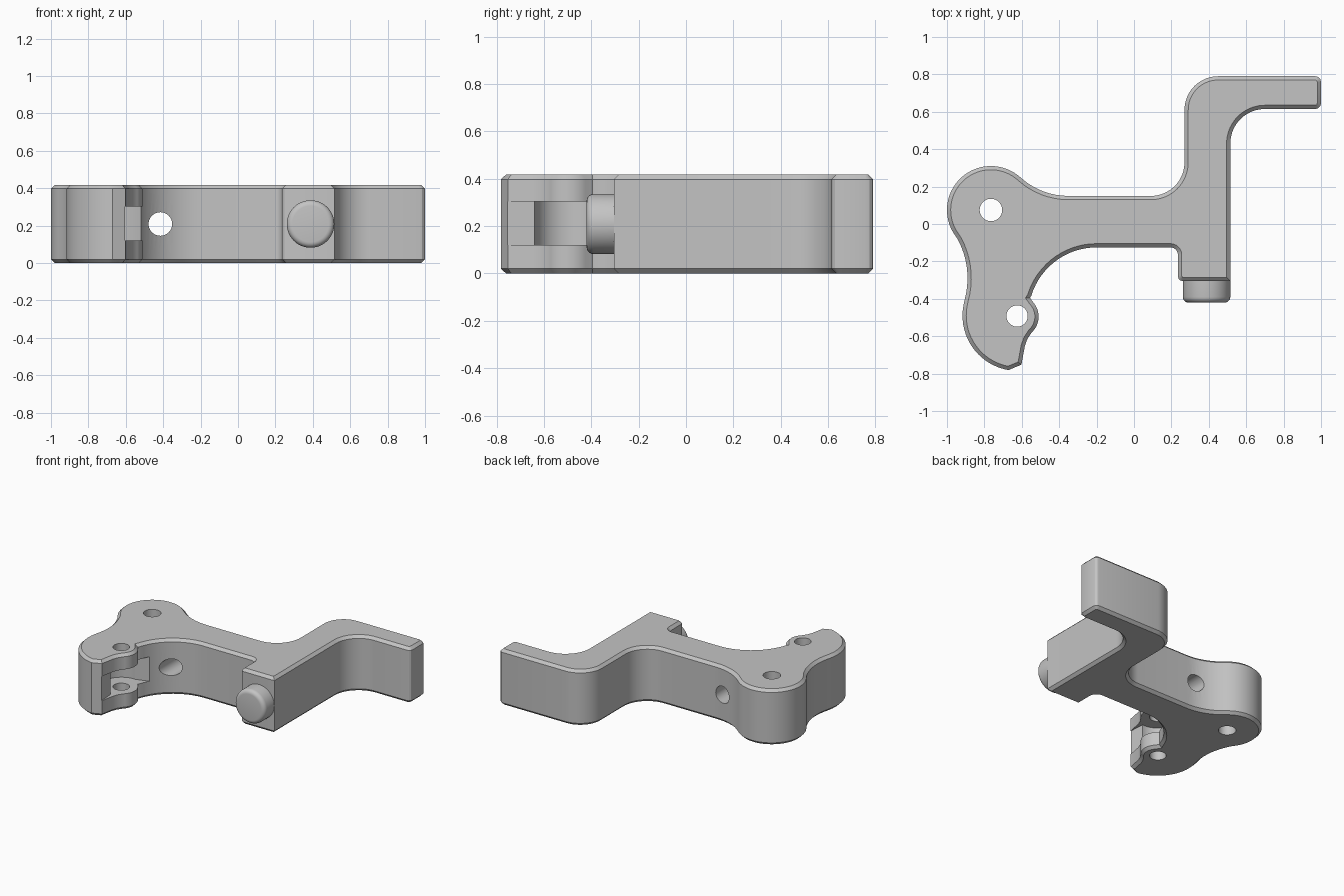
import bpy, bmesh
from math import cos, sin, radians, pi
from mathutils import Vector

cube = bpy.data.objects.get("Cube")
if cube:
    bpy.data.objects.remove(cube, do_unlink=True)

HEIGHT, CHAMFER = 0.418, 0.02
MID = HEIGHT / 2

grey = bpy.data.materials.new("plain grey")
grey.use_nodes = True
grey.diffuse_color = (0.55, 0.55, 0.55, 1)
grey.node_tree.nodes["Principled BSDF"].inputs["Base Color"].default_value = grey.diffuse_color


def arc(cx, cy, r, start, end, step=5):
    n = max(3, round(abs(end - start) / step))
    angles = [radians(start + (end - start) * i / n) for i in range(n + 1)]
    return [(cx + r * cos(a), cy + r * sin(a)) for a in angles]


def inset(points, d):
    """Move a counter-clockwise outline inwards with mitred corners."""
    pts, out = [Vector(p) for p in points], []
    for i, p in enumerate(pts):
        a = (p - pts[i - 1]).normalized()
        b = (pts[(i + 1) % len(pts)] - p).normalized()
        na, nb = Vector((-a.y, a.x)), Vector((-b.y, b.x))
        out.append(p + (na + nb) * d / (1 + na.dot(nb)))
    return out


def loft(name, rings):
    """Solid from stacked (outline, z) rings with flat caps."""
    bm = bmesh.new()
    loops = [[bm.verts.new((p[0], p[1], z)) for p in pts] for pts, z in rings]
    for low, high in zip(loops, loops[1:]):
        for i in range(len(low)):
            bm.faces.new((low[i - 1], low[i], high[i], high[i - 1]))
    bm.faces.new(loops[0][::-1])
    bm.faces.new(loops[-1])
    bmesh.ops.recalc_face_normals(bm, faces=bm.faces[:])
    mesh = bpy.data.meshes.new(name)
    bm.to_mesh(mesh)
    bm.free()
    mesh.materials.append(grey)
    obj = bpy.data.objects.new(name, mesh)
    bpy.context.collection.objects.link(obj)
    return obj


def smooth(obj, angle):
    bpy.ops.object.select_all(action='DESELECT')
    obj.select_set(True)
    bpy.context.view_layer.objects.active = obj
    bpy.ops.object.shade_smooth_by_angle(angle=radians(angle))


def circle(x, y, r):
    return arc(x, y, r, 0, 360, 7.5)[:-1]


# Lever body outline, counter-clockwise from the hook tip
outline = (
    arc(0.97, 0.76, 0.03, 0, 90, 30)               # hook tip, back corner
    + arc(0.45, 0.61, 0.18, 90, 180)               # hook bend, outside
    + arc(0.09, 0.33, 0.18, 0, -90)                # post to beam fillet
    + arc(-0.35, 0.533, 0.383, 270, 227.8)         # beam to pivot lobe
    + arc(-0.765, 0.075, 0.235, 47.8, 212.9)[1:]   # pivot lobe
    + arc(-1.33, -0.29, 0.44, 32.9, -15.8)[1:]     # waist
    + arc(-0.622, -0.49, 0.295, 164.2, 260.5)[1:]  # jaw heel
    + [(-0.602, -0.752), (-0.583, -0.65), (-0.57, -0.615)]
    + arc(-0.625, -0.495, 0.115, -47, 42)          # pin ear
    + [(-0.556, -0.395)]
    + arc(-0.2, -0.49, 0.365, 163, 90)             # large inner sweep
    + arc(0.195, -0.165, 0.04, 90, 0, 15)          # beam to block fillet
    + arc(0.26, -0.28, 0.025, 180, 270, 30)        # block corner
    + [(0.515, -0.305)]
    + arc(0.70, 0.43, 0.185, 180, 90)              # hook bend, inside
    + arc(0.97, 0.645, 0.03, -90, 0, 30)           # hook tip, front corner
)
small = inset(outline, CHAMFER)
body = loft("lever_body", [(small, 0), (outline, CHAMFER),
                           (outline, HEIGHT - CHAMFER), (small, HEIGHT)])

# Cutters: two pin holes, cross hole and jaw slot
cross = loft("cross_hole_cutter", [(circle(0, 0, 0.063), -1), (circle(0, 0, 0.063), 1)])
cross.rotation_euler.x = pi / 2
cross.location = (-0.415, 0, MID)
slot = ([(-0.605, -0.757)] + arc(-0.625, -0.49, 0.15, 275, 85)
        + [(-0.515, -0.31), (-0.42, -0.31), (-0.42, -0.757)])
cutters = [
    loft("jaw_slot_cutter", [(slot, 0.12), (slot, 0.303)]),
    loft("pivot_hole_cutter", [(circle(-0.765, 0.075, 0.06), -0.1), (circle(-0.765, 0.075, 0.06), 0.6)]),
    loft("pin_hole_cutter", [(circle(-0.625, -0.492, 0.057), -0.1), (circle(-0.625, -0.492, 0.057), 0.6)]),
    cross,
]
for cutter in cutters:
    mod = body.modifiers.new(cutter.name, 'BOOLEAN')
    mod.operation = 'DIFFERENCE'
    mod.solver = 'EXACT'
    mod.object = cutter
bpy.context.view_layer.update()
bpy.context.view_layer.objects.active = body
for cutter in cutters:
    bpy.ops.object.modifier_apply(modifier=cutter.name)
    bpy.data.objects.remove(cutter, do_unlink=True)
smooth(body, 25)

# Round button with a softened rim on the block's front
R, RIM = 0.127, 0.03
rings = [(circle(0, 0, R), 0)]
for i in range(6):
    a = i / 5 * pi / 2
    rings.append((circle(0, 0, R - RIM + RIM * cos(a)), 0.095 + RIM * sin(a)))
button = loft("button", rings)
button.rotation_euler.x = pi / 2
button.location = (0.388, -0.295, MID)
smooth(button, 30)
